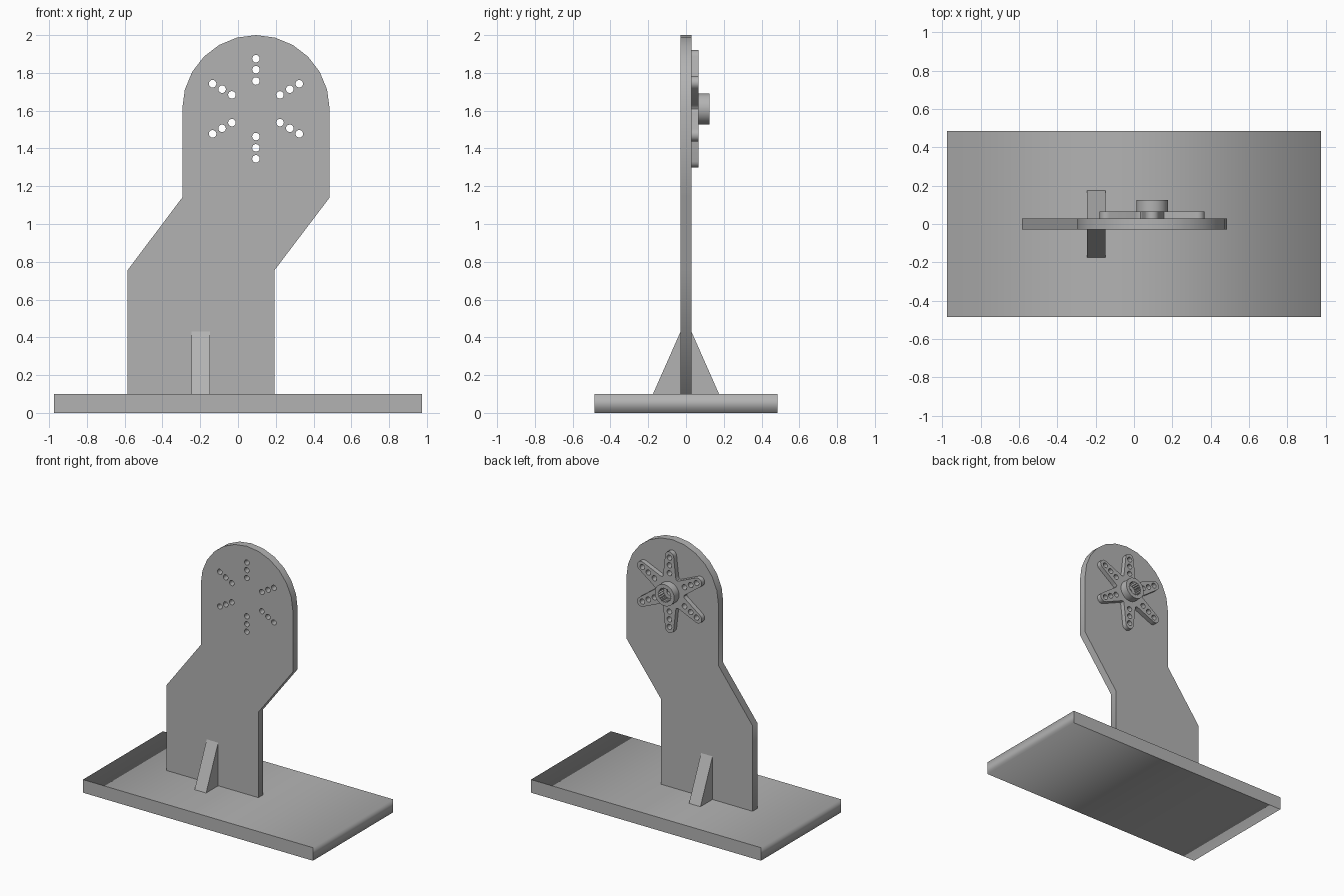
import bpy, bmesh
from math import sin, cos, pi, radians

cube = bpy.data.objects.get("Cube")
if cube:
    bpy.data.objects.remove(cube, do_unlink=True)

grey = bpy.data.materials.new("plain grey")
grey.use_nodes = True
colour = (0.45, 0.45, 0.45, 1)
grey.diffuse_color = colour
grey.node_tree.nodes["Principled BSDF"].inputs["Base Color"].default_value = colour

CX, CZ = 0.095, 1.61      # axis of the star horn
T = 0.029                 # half thickness of the upright


def polar(r, a, cx=CX, cz=CZ):
    return cx + r * cos(a), cz + r * sin(a)


def ring(r, n, cx=CX, cz=CZ):
    return [polar(r, 2 * pi * i / n, cx, cz) for i in range(n)]


def prism(name, loops, y0, y1, smooth=False):
    """Fill x-z outlines (inner loops become holes) and extrude from y0 to y1."""
    curve = bpy.data.curves.new(name, "CURVE")
    curve.dimensions = "2D"
    curve.fill_mode = "BOTH"
    curve.extrude = (y1 - y0) / 2
    for loop in loops:
        spline = curve.splines.new("POLY")
        spline.points.add(len(loop) - 1)
        for p, (x, z) in zip(spline.points, loop):
            p.co = (x, z, 0, 1)
        spline.use_cyclic_u = True
    temp = bpy.data.objects.new(name, curve)
    bpy.context.collection.objects.link(temp)
    bpy.context.view_layer.update()
    mesh = bpy.data.meshes.new_from_object(temp.evaluated_get(bpy.context.evaluated_depsgraph_get()))
    bpy.data.objects.remove(temp, do_unlink=True)
    bm = bmesh.new()
    bm.from_mesh(mesh)
    bmesh.ops.remove_doubles(bm, verts=bm.verts, dist=1e-5)
    for v in bm.verts:
        x, z, d = v.co
        v.co = (x, (y0 + y1) / 2 - d, z)
    bmesh.ops.recalc_face_normals(bm, faces=bm.faces)
    bm.to_mesh(mesh)
    bm.free()
    return add(name, mesh, smooth)


def add(name, mesh, smooth=False):
    mesh.name = name
    mesh.materials.clear()
    mesh.materials.append(grey)
    obj = bpy.data.objects.new(name, mesh)
    bpy.context.collection.objects.link(obj)
    if smooth:
        bpy.ops.object.select_all(action="DESELECT")
        obj.select_set(True)
        bpy.context.view_layer.objects.active = obj
        bpy.ops.object.shade_smooth_by_angle(angle=radians(35))
    return obj


# Base slab
prism("base", [[(-0.975, 0), (0.975, 0), (0.975, 0.1), (-0.975, 0.1)]], -0.485, 0.485)

# Screw holes, three along each of six arms
arms = [radians(30 + 60 * i) for i in range(6)]
holes = [ring(0.02, 16, *polar(r, a)) for a in arms for r in (0.147, 0.207, 0.265)]

# Upright plate with offset neck and round head
arc = [polar(0.39, radians(15 * i)) for i in range(13)]
outline = [(-0.585, 0.1), (0.193, 0.1), (0.193, 0.755), (0.485, 1.14)]
outline += arc + [(-0.295, 1.14), (-0.585, 0.755)]
prism("upright", [outline] + holes, -T, T)

# Six-armed star horn: rounded tips, softened valleys
star = []
for a in arms:
    tip = polar(0.275, a)
    star += [polar(0.036, a + radians(d), *tip) for d in range(-84, 85, 21)]
    star += [polar(r, a + radians(d)) for r, d in
             ((0.14, 22), (0.126, 26), (0.122, 30), (0.126, 34), (0.14, 38))]
prism("star_horn", [star, ring(0.022, 20)] + holes, T, 0.065, True)

# Hub with toothed bore
teeth = 20
bore = [polar(0.056 if i % 2 else 0.047, pi * i / teeth) for i in range(2 * teeth)]
prism("hub", [ring(0.082, 40), bore], 0.065, 0.125, True)

# Triangular gussets on both faces of the upright
for name, s in (("front_gusset", -1), ("back_gusset", 1)):
    bm = bmesh.new()
    side = [bm.verts.new((-0.245, s * y, z)) for y, z in ((T, 0.1), (0.175, 0.1), (T, 0.43))]
    face = bm.faces.new(side)
    new = bmesh.ops.extrude_face_region(bm, geom=[face])["geom"]
    bmesh.ops.translate(bm, vec=(0.097, 0, 0),
                        verts=[g for g in new if isinstance(g, bmesh.types.BMVert)])
    bmesh.ops.recalc_face_normals(bm, faces=bm.faces)
    mesh = bpy.data.meshes.new(name)
    bm.to_mesh(mesh)
    bm.free()
    add(name, mesh)
